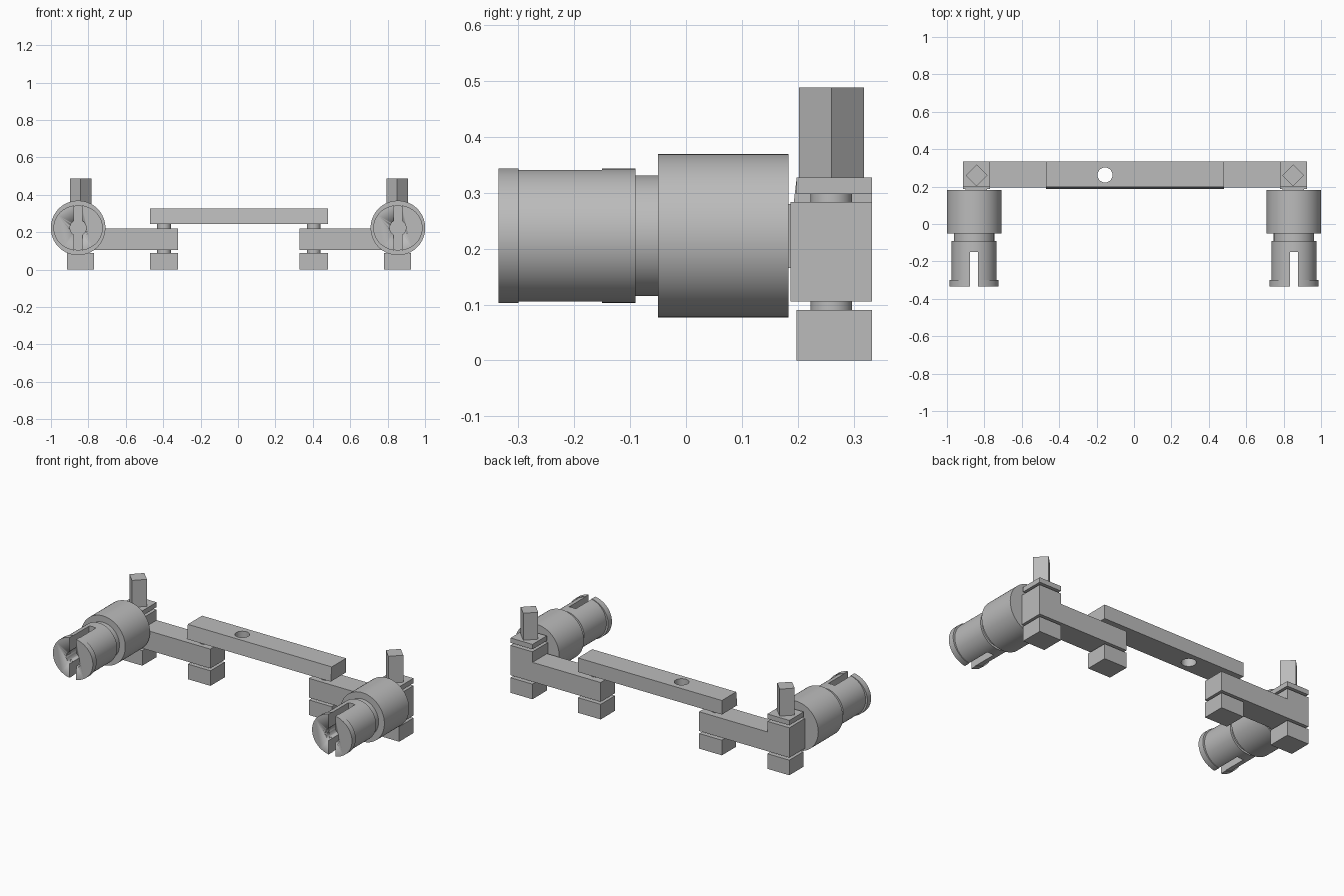
import bpy, bmesh, math
from mathutils import Matrix

cube = bpy.data.objects.get("Cube")
if cube:
    bpy.data.objects.remove(cube, do_unlink=True)

grey = bpy.data.materials.new("plain grey")
grey.use_nodes = True
colour = (0.5, 0.5, 0.5, 1)
grey.diffuse_color = colour
grey.node_tree.nodes["Principled BSDF"].inputs["Base Color"].default_value = colour


def finish(name, bm, smooth=False):
    bmesh.ops.recalc_face_normals(bm, faces=bm.faces)
    mesh = bpy.data.meshes.new(name)
    bm.to_mesh(mesh)
    bm.free()
    mesh.materials.append(grey)
    ob = bpy.data.objects.new(name, mesh)
    bpy.context.collection.objects.link(ob)
    if smooth:
        bpy.ops.object.select_all(action='DESELECT')
        ob.select_set(True)
        bpy.context.view_layer.objects.active = ob
        bpy.ops.object.shade_smooth_by_angle(angle=math.radians(30))
    return ob


def box(name, x, y, z):
    bm = bmesh.new()
    bmesh.ops.create_cube(bm, size=1)
    for v in bm.verts:
        for i, (lo, hi) in enumerate((x, y, z)):
            v.co[i] = lo if v.co[i] < 0 else hi
    return finish(name, bm)


def rod(name, centre, radius, length, axis='Z', sides=64, squash=1.0):
    """Prism or cylinder centred on a point; squash scales its x radius."""
    bm = bmesh.new()
    bmesh.ops.create_cone(bm, cap_ends=True, segments=sides, radius1=radius,
                          radius2=radius, depth=length)
    if axis == 'Y':
        bm.transform(Matrix.Rotation(math.pi / 2, 4, 'X'))
    bm.transform(Matrix.Translation(centre) @ Matrix.Diagonal((squash, 1, 1, 1)))
    return finish(name, bm, smooth=sides > 8)


def cut(target, *cutters):
    for c in cutters:
        c.hide_render = True
        c.hide_set(True)
        c.display_type = 'WIRE'
        mod = target.modifiers.new("cut", 'BOOLEAN')
        mod.operation = 'DIFFERENCE'
        mod.solver = 'EXACT'
        mod.object = c


MID = 0.005        # symmetry line of the frame
BACK = 0.333
PIN_Y = 0.26
AXIS_Z = 0.223     # axis of the connectors

# Crossbar with a sloping front face and a drilled hole
crossbar = box("crossbar", (-0.47, 0.48), (0.188, BACK), (0.243, 0.327))
for v in crossbar.data.vertices:
    if v.co.y < PIN_Y and v.co.z > 0.3:
        v.co.y = 0.198
cut(crossbar, rod("crossbar_hole_cutter", (-0.155, 0.262, 0.28), 0.04, 0.3))

for side, s in (("right", -1), ("left", 1)):
    def span(a, b):
        return tuple(sorted((MID + s * a, MID + s * b)))

    # Arm with raised outer block
    box(side + "_arm", span(0.325, 0.78), (0.196, BACK), (0.105, 0.22))
    box(side + "_end_block", span(0.775, 0.92), (0.187, BACK), (0.105, 0.283))
    box(side + "_connector_stub", span(0.79, 0.905), (0.17, 0.19), (0.165, 0.28))

    # Feet and the pins that carry them
    for label, a, b in (("inner", 0.325, 0.475), ("outer", 0.775, 0.92)):
        box(f"{side}_{label}_foot", span(a, b), (0.198, BACK), (0, 0.09))
        x = MID + s * (a + b) / 2
        rod(f"{side}_{label}_foot_pin", (x, PIN_Y, 0.0975), 0.037, 0.03)
    rod(side + "_crossbar_pin", (MID + s * 0.4, PIN_Y, 0.232), 0.037, 0.04)

    # Cap plate and square post turned on its corner
    px = MID + s * 0.846
    rod(side + "_cap_pin", (px, PIN_Y, 0.29), 0.037, 0.03)
    box(side + "_cap_plate", span(0.775, 0.92), (0.198, BACK), (0.298, 0.327))
    rod(side + "_post", (px, PIN_Y, 0.405), 0.058, 0.166, sides=4)

    # Stepped cylindrical connector
    cx = s * 0.855
    def turned(name, y0, y1, radius):
        return rod(f"{side}_{name}", (cx, (y0 + y1) / 2, AXIS_Z), radius, y1 - y0, 'Y')

    turned("connector_body", -0.05, 0.183, 0.146)
    turned("connector_neck", -0.095, -0.045, 0.108)
    barrel = turned("connector_barrel", -0.334, -0.09, 0.12)
    slot = box(side + "_slot_cutter", (cx - 0.022, cx + 0.022), (-0.5, -0.15), (0, 0.5))
    bore = turned("bore_cutter", -0.5, -0.152, 0.043)
    cut(barrel, slot, bore)

    # Flange at the tip, wider sideways, split by the same slot
    flange = rod(side + "_connector_flange", (0, -0.3175, AXIS_Z), 0.122, 0.035, 'Y', squash=1.08)
    flange.data.transform(Matrix.Translation((cx, 0, 0)))
    cut(flange, slot, bore)
